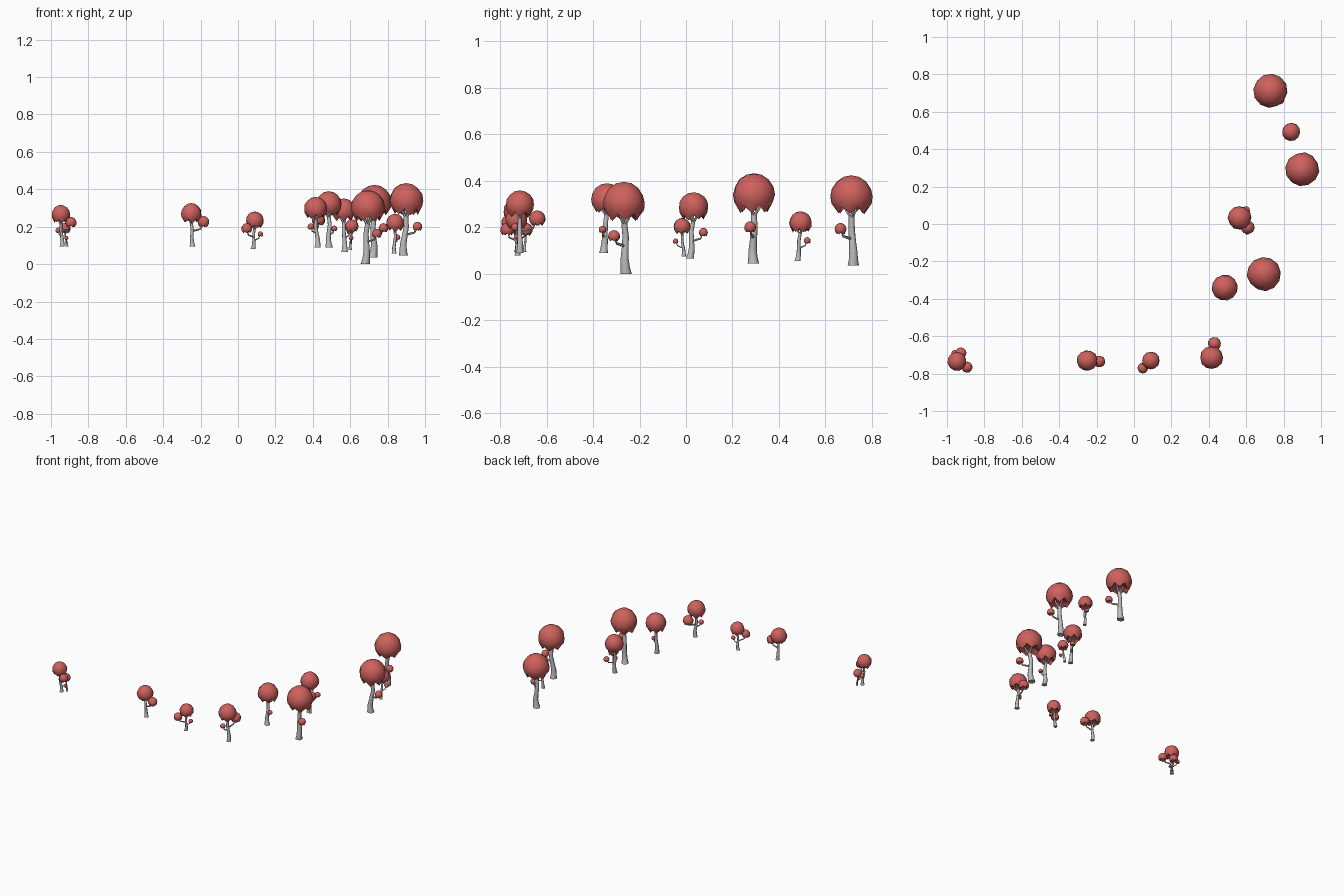
import bpy, bmesh, math, random
from mathutils import Vector

if "Cube" in bpy.data.objects:
    bpy.data.objects.remove(bpy.data.objects["Cube"])

random.seed(4)


def material(name, color):
    m = bpy.data.materials.new(name)
    m.diffuse_color = color
    m.use_nodes = True
    m.node_tree.nodes["Principled BSDF"].inputs["Base Color"].default_value = m.diffuse_color
    return m


RED = material("leaf_red", (0.62, 0.12, 0.11, 1))
BARK = material("bark_grey", (0.52, 0.50, 0.50, 1))


def finish(bm, name, mat, angle):
    bmesh.ops.recalc_face_normals(bm, faces=bm.faces)
    me = bpy.data.meshes.new(name)
    bm.to_mesh(me)
    bm.free()
    me.materials.append(mat)
    ob = bpy.data.objects.new(name, me)
    bpy.context.collection.objects.link(ob)
    bpy.ops.object.select_all(action='DESELECT')
    ob.select_set(True)
    bpy.context.view_layer.objects.active = ob
    bpy.ops.object.shade_smooth_by_angle(angle=math.radians(angle))


# Round leaf ball with a ragged rim and a hollow underside
def leaf_ball(bm, c, r):
    n = 12
    c = Vector(c)
    spin = random.random()
    profile = [(0.36, 0.93), (0.70, 0.71), (0.93, 0.36), (1.0, 0.0),
               (0.95, -0.34), (0.80, -0.62), (0.52, -0.50)]
    rings = []
    for k, (pr, pz) in enumerate(profile):
        ring = []
        for i in range(n):
            a = math.tau * i / n + spin
            s = random.uniform(0.96, 1.02)
            z, q = pz, pr * s
            if k == 5:      # alternate hanging leaf tips
                z += -0.27 * random.uniform(0.6, 1) if i % 2 else 0.1
                q -= 0.12 if i % 2 else 0
            ring.append(bm.verts.new(c + r * Vector((q * math.cos(a), q * math.sin(a), z))))
        rings.append(ring)
    for a, b in zip(rings, rings[1:]):
        for i in range(n):
            j = (i + 1) % n
            bm.faces.new((a[i], a[j], b[j], b[i]))
    for ring, z in ((rings[0], 1.0), (rings[-1], -0.35)):
        tip = bm.verts.new(c + Vector((0, 0, z * r)))
        for i in range(n):
            bm.faces.new((ring[i], ring[(i + 1) % n], tip))


# Tapered limb through a few points, given as (point, radius)
def limb(bm, path, n=8):
    rings = []
    for k, (p, r) in enumerate(path):
        lo, hi = path[max(k - 1, 0)][0], path[min(k + 1, len(path) - 1)][0]
        d = (hi - lo).normalized()
        if k == 0:
            d = Vector((0, 0, 1)) if d.z > 0.8 else d
        q = Vector((0, 0, 1)).rotation_difference(d)
        rings.append([bm.verts.new(p + q @ Vector((r * math.cos(math.tau * i / n),
                                                   r * math.sin(math.tau * i / n), 0)))
                      for i in range(n)])
    for a, b in zip(rings, rings[1:]):
        for i in range(n):
            j = (i + 1) % n
            bm.faces.new((a[i], a[j], b[j], b[i]))
    bm.faces.new(rings[0])
    bm.faces.new(rings[-1])


# One tree: base point, crown centre, crown radius, side tufts (x, y, z, radius)
def tree(name, base, crown, r, tufts=()):
    base, crown = Vector(base), Vector(crown)
    leaves, wood = bmesh.new(), bmesh.new()
    leaf_ball(leaves, crown, r)
    fork = base.lerp(crown - Vector((0, 0, 0.55 * r)), 0.85)
    sway = random.uniform(0, math.tau)
    bend = Vector((math.cos(sway), math.sin(sway), 0)) * 0.07 * r

    def on_trunk(t):
        return base.lerp(fork, t) + bend * math.sin(t * math.tau)

    # Flared, gently swaying trunk
    flare = [(0, .27), (.12, .22), (.3, .19), (.5, .165), (.75, .15), (1, .14)]
    limb(wood, [(on_trunk(t), w * r) for t, w in flare])
    # Fork under the crown
    for k in range(3):
        a = sway + math.tau * k / 3
        out = Vector((math.cos(a), math.sin(a), 0)) * r
        end = crown + out * 0.4 - Vector((0, 0, 0.2 * r))
        limb(wood, [(fork - Vector((0, 0, .1 * r)), .1 * r),
                    (fork.lerp(end, .5) + out * .08, .085 * r), (end, .05 * r)], 6)
    # Side branches carrying tufts
    for x, y, z, tr in tufts:
        c = Vector((x, y, z))
        leaf_ball(leaves, c, tr)
        t = (z - 0.9 * tr - 0.02 - base.z) / (fork.z - base.z)
        start = on_trunk(min(max(t, 0.25), 0.95))
        elbow = start.lerp(c, 0.75)
        elbow.z = min(start.z + 0.012, c.z - 0.6 * tr)
        w = max(0.05 * r, 0.12 * tr)
        limb(wood, [(start, w * 1.5), (elbow, w * 1.2), (c, w * .7)], 6)
    finish(leaves, name + "_leaves", RED, 50)
    finish(wood, name + "_trunk", BARK, 50)


# Front row, left to right
tree("far_left_tree", (-.94, -.725, .095), (-.947, -.735, .265), .051,
     [(-.893, -.765, .222, .030), (-.96, -.69, .18, .016)])
tree("far_left_sapling", (-.915, -.695, .095), (-.925, -.69, .19, ), .03,
     [(-.918, -.715, .14, .011)])
tree("left_tree", (-.243, -.725, .095), (-.25, -.73, .27), .056,
     [(-.185, -.735, .225, .032)])
tree("middle_tree", (.08, -.725, .08), (.09, -.73, .233), .048,
     [(.047, -.77, .19, .029), (.12, -.725, .16, .015)])
tree("corner_tree", (.425, -.715, .09), (.415, -.715, .297), .062,
     [(.43, -.64, .237, .036), (.39, -.735, .2, .018)])
# Right side, front to back
tree("inner_tree", (.488, -.355, .09), (.485, -.34, .32), .07,
     [(.515, -.36, .19, .016)])
tree("wide_tree", (.68, -.258, 0), (.695, -.267, .305), .091,
     [(.742, -.31, .162, .026)])
tree("centre_tree", (.57, .017, .065), (.565, .033, .287), .064,
     [(.6, .075, .178, .02)])
tree("centre_sapling", (.60, -.01, .075), (.608, -.017, .203), .037,
     [(.605, -.045, .14, .012)])
tree("tallest_tree", (.885, .29, .045), (.9, .292, .342), .091,
     [(.96, .276, .2, .026)])
tree("small_back_tree", (.835, .48, .056), (.84, .493, .22), .049,
     [(.853, .522, .143, .015)])
tree("back_tree", (.72, .72, .035), (.73, .712, .333), .091,
     [(.778, .665, .193, .026)])
